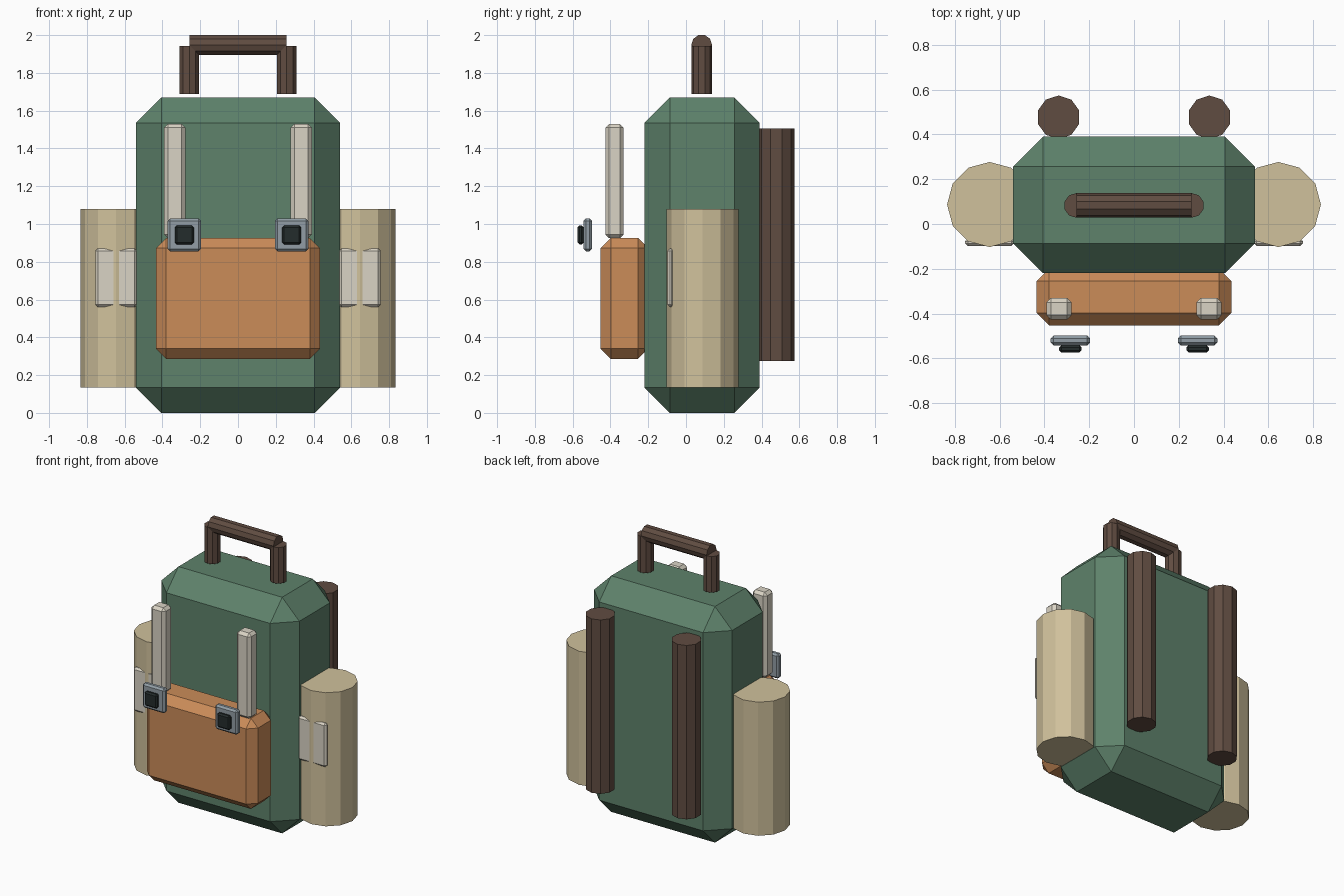
import bpy
import bmesh
from math import pi
from mathutils import Matrix, Vector

cube = bpy.data.objects.get("Cube")
if cube:
    bpy.data.objects.remove(cube, do_unlink=True)


def material(name, *rgb):
    """Flat material from 0-255 display values, stored as linear."""
    linear = [((c / 255 + 0.055) / 1.055) ** 2.4 for c in rgb]
    mat = bpy.data.materials.new(name)
    mat.use_nodes = True
    mat.diffuse_color = (*linear, 1)
    mat.node_tree.nodes["Principled BSDF"].inputs["Base Color"].default_value = (*linear, 1)
    return mat


green = material("green canvas", 94, 130, 107)
orange = material("orange leather", 203, 140, 89)
tan = material("tan cloth", 208, 193, 156)
brown = material("dark brown leather", 96, 76, 65)
cream = material("cream webbing", 218, 212, 197)
steel = material("grey metal", 146, 158, 166)
black = material("black plastic", 36, 44, 44)


def finish(bm, name, mat):
    mesh = bpy.data.meshes.new(name)
    bm.to_mesh(mesh)
    bm.free()
    mesh.materials.append(mat)
    obj = bpy.data.objects.new(name, mesh)
    bpy.context.collection.objects.link(obj)
    return obj


def box(name, mat, low, high, chamfer):
    """Box between two corners with a one-step chamfer on every edge."""
    low, high = Vector(low), Vector(high)
    bm = bmesh.new()
    bmesh.ops.create_cube(bm, size=1, matrix=Matrix.Translation((low + high) / 2)
                          @ Matrix.Diagonal((*(high - low), 1)))
    bmesh.ops.bevel(bm, geom=bm.edges[:], offset=chamfer, segments=1,
                    affect='EDGES', clamp_overlap=True)
    return finish(bm, name, mat)


def rod(name, mat, centre, radius, length, sides, turn=0):
    """Faceted cylinder along z, or along x when turned a quarter about y."""
    bm = bmesh.new()
    bmesh.ops.create_cone(bm, cap_ends=True, segments=sides, radius1=radius,
                          radius2=radius, depth=length,
                          matrix=Matrix.Translation(centre) @ Matrix.Rotation(turn, 4, 'Y'))
    return finish(bm, name, mat)


# Main bag and front pocket
box("bag_body", green, (-0.54, -0.22, 0), (0.54, 0.39, 1.67), 0.134)
box("front_pocket", orange, (-0.435, -0.453, 0.285), (0.435, -0.2, 0.927), 0.055)

# Carrying handle
rod("handle_bar", brown, (0, 0.083, 1.948), 0.055, 0.515, 10, pi / 2)

for side, s in (("left", 1), ("right", -1)):
    rod(side + "_handle_post", brown, (s * 0.258, 0.083, 1.815), 0.055, 0.255, 10)

    # Side roll with its webbing patch
    rod(side + "_side_roll", tan, (s * 0.645, 0.087, 0.608), 0.19, 0.945, 12)
    x = s * 0.645
    box(side + "_side_patch", cream, (x - 0.11, -0.099, 0.56), (x + 0.11, -0.065, 0.87), 0.013)

    # Shoulder strap on the back
    rod(side + "_shoulder_strap", brown, (s * 0.337, 0.477, 0.89), 0.097, 1.23, 10)

    # Front strap and buckle
    x = s * 0.335
    box(side + "_front_strap", cream, (x - 0.056, -0.427, 0.925), (x + 0.056, -0.33, 1.53), 0.02)
    x = s * 0.284
    box(side + "_buckle_frame", steel, (x - 0.088, -0.543, 0.855), (x + 0.088, -0.498, 1.03), 0.013)
    box(side + "_buckle_centre", black, (x - 0.05, -0.574, 0.892), (x + 0.05, -0.542, 0.992), 0.01)
